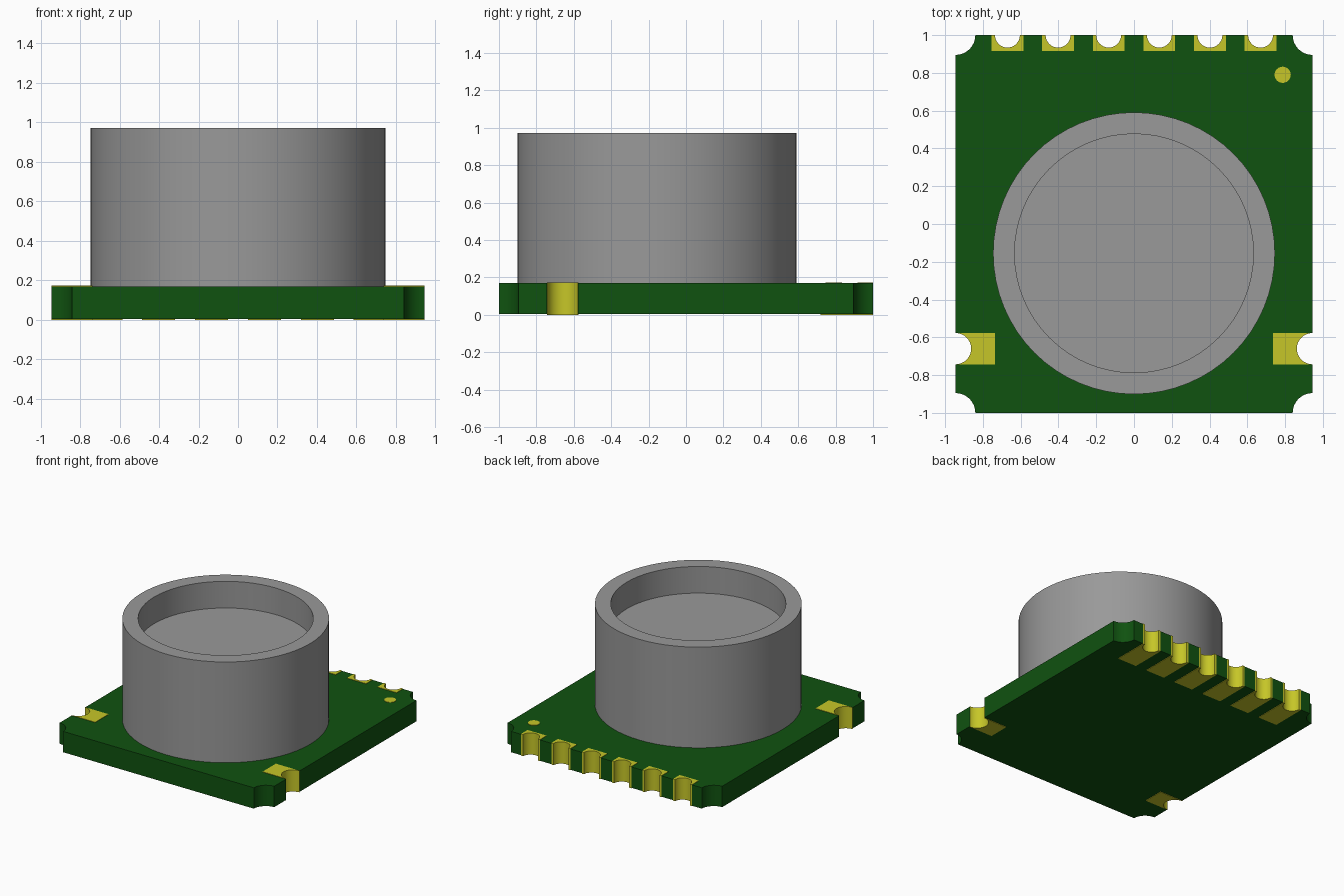
import bpy
import bmesh
from math import radians, cos, sin, pi
from mathutils import Vector, Matrix

cube = bpy.data.objects.get("Cube")
if cube:
    bpy.data.objects.remove(cube, do_unlink=True)


def material(name, rgb):
    mat = bpy.data.materials.new(name)
    mat.use_nodes = True
    mat.diffuse_color = (*rgb, 1)
    mat.node_tree.nodes["Principled BSDF"].inputs["Base Color"].default_value = (*rgb, 1)
    return mat


GREEN = material("board green", (0.005, 0.084, 0.005))
GOLD = material("contact gold", (0.565, 0.565, 0.021))
GREY = material("can grey", (0.319, 0.319, 0.319))

X, Y = 0.945, 1.0                # board half sizes
BOTTOM, TOP = 0.004, 0.17        # board faces
CORNER = 0.105                   # corner bite radius
PAD = 0.084                      # pad half width
HOLE = 0.066                     # rear notch radius
SIDE_HOLE = 0.083                # side notch radius
SIDE_Y = -0.66
PITCH = 0.268
REAR_X = [(i - 2.5) * PITCH for i in range(6)]
NOTCHES = [Vector((x, Y)) for x in REAR_X] + [Vector((s * X, SIDE_Y)) for s in (-1, 1)]


def finish(name, bm, mats):
    bmesh.ops.recalc_face_normals(bm, faces=bm.faces[:])
    mesh = bpy.data.meshes.new(name)
    bm.to_mesh(mesh)
    bm.free()
    for mat in mats:
        mesh.materials.append(mat)
    ob = bpy.data.objects.new(name, mesh)
    bpy.context.collection.objects.link(ob)
    bpy.ops.object.select_all(action='DESELECT')
    ob.select_set(True)
    bpy.context.view_layer.objects.active = ob
    bpy.ops.object.shade_smooth_by_angle(angle=radians(30))
    return ob


def prism(outline, z0, z1):
    bm = bmesh.new()
    low, high = ([bm.verts.new((p[0], p[1], z)) for p in outline] for z in (z0, z1))
    bm.faces.new(low[::-1])
    bm.faces.new(high)
    for i in range(len(low)):
        j = (i + 1) % len(low)
        bm.faces.new((low[i], low[j], high[j], high[i]))
    return bm


def bite(cx, cy, r, start, sweep, steps):
    """Concave arc, walked clockwise."""
    angles = [radians(start - sweep * i / steps) for i in range(steps + 1)]
    return [(cx + r * cos(a), cy + r * sin(a)) for a in angles]


# Board outline, walked counter-clockwise
outline = bite(X, -Y, CORNER, 180, 90, 8)
outline += bite(X, SIDE_Y, SIDE_HOLE, 270, 180, 16)
outline += bite(X, Y, CORNER, 270, 90, 8)
for x in reversed(REAR_X):
    outline += [(x + PAD, Y)] + bite(x, Y, HOLE, 360, 180, 16) + [(x - PAD, Y)]
outline += bite(-X, Y, CORNER, 360, 90, 8)
outline += bite(-X, SIDE_Y, SIDE_HOLE, 450, 180, 16)
outline += bite(-X, -Y, CORNER, 90, 90, 8)

# Board, with plated walls around each notch
board = prism(outline, BOTTOM, TOP)
for face in board.faces:
    if len(face.verts) == 4:
        centre = face.calc_center_median().xy
        if min((centre - n).length for n in NOTCHES) < PAD + 0.004:
            face.material_index = 1
finish("circuit_board", board, [GREEN, GOLD])


# Contact pads, notched at the board edge
def pad(name, cx, cy, turn, length, hole, z0, z1):
    shape = [(-PAD, -length), (PAD, -length), (PAD, 0)]
    shape += bite(0, 0, hole, 360, 180, 16) + [(-PAD, 0)]
    bm = prism(shape, z0, z1)
    bm.transform(Matrix.Translation((cx, cy, 0)) @ Matrix.Rotation(radians(turn), 4, 'Z'))
    finish(name, bm, [GOLD])


for level, z0, z1, rear_length in (("top", TOP, TOP + 0.003, 0.083),
                                   ("bottom", 0, BOTTOM, 0.28)):
    for i, x in enumerate(REAR_X):
        pad(f"{level}_rear_pad_{i + 1}", x, Y, 0, rear_length, HOLE, z0, z1)
    for side, s in (("left", 1), ("right", -1)):
        pad(f"{level}_{side}_pad", s * X, SIDE_Y, -90 * s, 0.208, SIDE_HOLE, z0, z1)

# Round marker dot
dot = [(0.787 + 0.043 * cos(a), 0.79 + 0.043 * sin(a))
       for a in (2 * pi * i / 24 for i in range(24))]
finish("marker_dot", prism(dot, TOP, TOP + 0.003), [GOLD])

# Round can with a recessed top
SIDES = 64
profile = [(0.746, TOP), (0.746, 0.972), (0.632, 0.972), (0.632, 0.76)]
bm = bmesh.new()
rings = [[bm.verts.new((r * cos(2 * pi * i / SIDES), -0.155 + r * sin(2 * pi * i / SIDES), z))
          for i in range(SIDES)] for r, z in profile]
for a, b in zip(rings, rings[1:]):
    for i in range(SIDES):
        j = (i + 1) % SIDES
        bm.faces.new((a[i], a[j], b[j], b[i]))
bm.faces.new(rings[-1])
bm.faces.new(rings[0][::-1])
finish("sensor_can", bm, [GREY])
